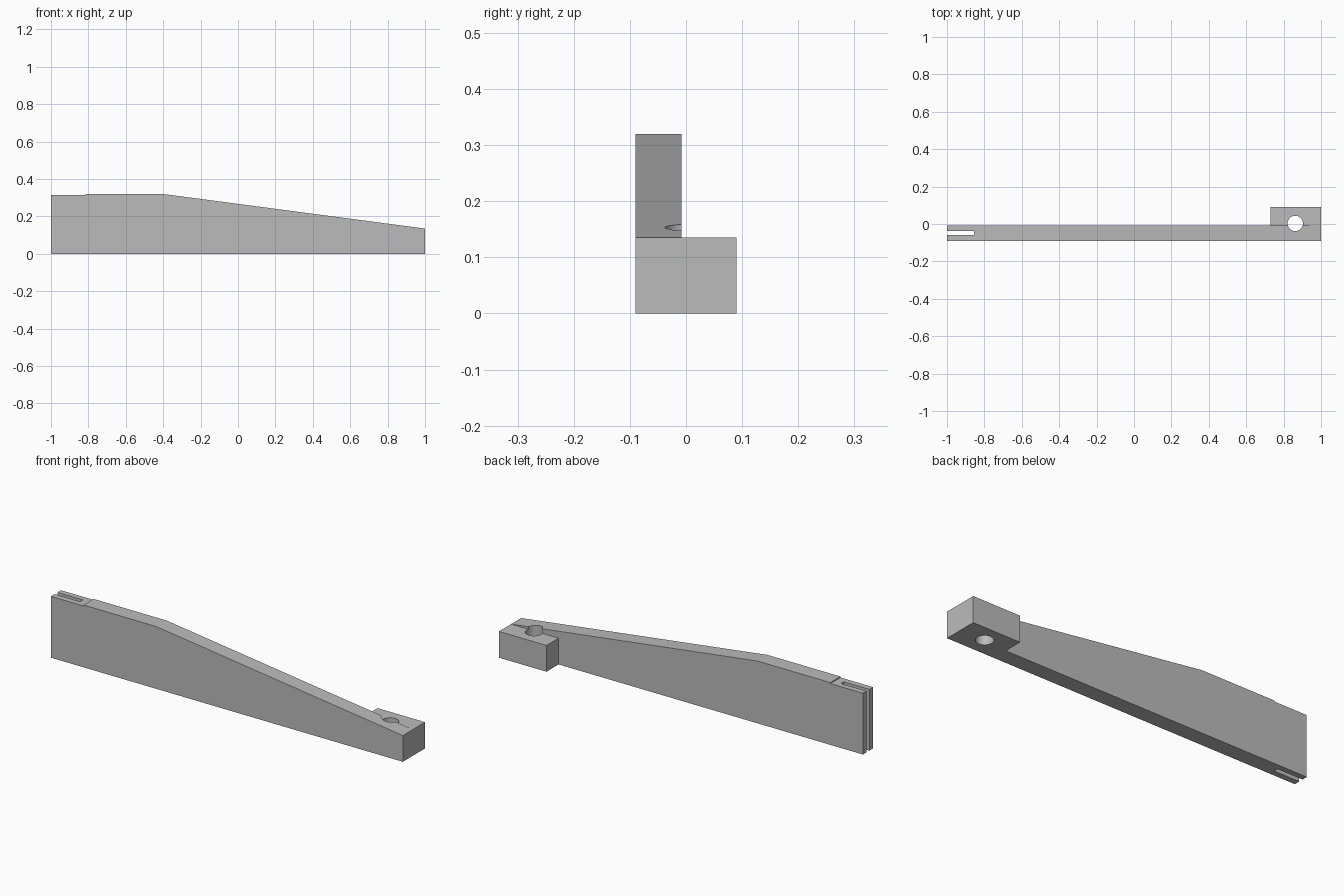
import bpy
import bmesh
import math

default = bpy.data.objects.get("Cube")
if default:
    bpy.data.objects.remove(default, do_unlink=True)

grey = bpy.data.materials.new("plain grey")
grey.use_nodes = True
colour = (0.5, 0.5, 0.5, 1)
grey.diffuse_color = colour
grey.node_tree.nodes["Principled BSDF"].inputs["Base Color"].default_value = colour


def extrude_profile(name, points, y0, y1):
    """Extrude an x-z outline along y."""
    bm = bmesh.new()
    face = bm.faces.new([bm.verts.new((x, y0, z)) for x, z in points])
    grown = bmesh.ops.extrude_face_region(bm, geom=[face])["geom"]
    verts = [g for g in grown if isinstance(g, bmesh.types.BMVert)]
    bmesh.ops.translate(bm, verts=verts, vec=(0, y1 - y0, 0))
    bmesh.ops.recalc_face_normals(bm, faces=bm.faces)
    mesh = bpy.data.meshes.new(name)
    bm.to_mesh(mesh)
    bm.free()
    mesh.materials.append(grey)
    obj = bpy.data.objects.new(name, mesh)
    bpy.context.collection.objects.link(obj)
    return obj


def box(name, x0, x1, y0, y1, z0, z1):
    return extrude_profile(name, [(x0, z0), (x1, z0), (x1, z1), (x0, z1)], y0, y1)


def combine(target, tool, operation):
    """Apply a boolean and remove the tool."""
    mod = target.modifiers.new(operation.lower(), "BOOLEAN")
    mod.operation = operation
    mod.solver = "EXACT"
    mod.object = tool
    bpy.context.view_layer.objects.active = target
    bpy.ops.object.modifier_apply(modifier=mod.name)
    bpy.data.objects.remove(tool, do_unlink=True)


# Tapered arm, with a shallow step down near the slotted end
outline = [(-1, 0), (1, 0), (1, 0.135), (-0.4, 0.32),
           (-0.815, 0.32), (-0.815, 0.315), (-1, 0.315)]
arm = extrude_profile("tapered_arm", outline, -0.09, -0.008)

# Mounting block at the thin end
combine(arm, box("mounting_block", 0.73, 1, -0.05, 0.09, 0, 0.135), "UNION")

# Upright slot open at the tall end
combine(arm, box("slot_cutter", -1.1, -0.855, -0.06, -0.037, -0.1, 0.5), "DIFFERENCE")

# Round pivot hole through arm and block
bpy.ops.mesh.primitive_cylinder_add(vertices=48, radius=0.041, depth=1,
                                    location=(0.862, 0.003, 0))
hole = bpy.context.object
hole.data.materials.append(grey)
combine(arm, hole, "DIFFERENCE")

bpy.ops.object.select_all(action="DESELECT")
arm.select_set(True)
bpy.context.view_layer.objects.active = arm
bpy.ops.object.shade_smooth_by_angle(angle=math.radians(20))
# Keep the gentle bends of the outline crisp: only the hole wall is smooth
for poly in arm.data.polygons:
    near_hole = math.hypot(poly.center.x - 0.862, poly.center.y - 0.003) < 0.045
    poly.use_smooth = near_hole and abs(poly.normal.z) < 0.1
